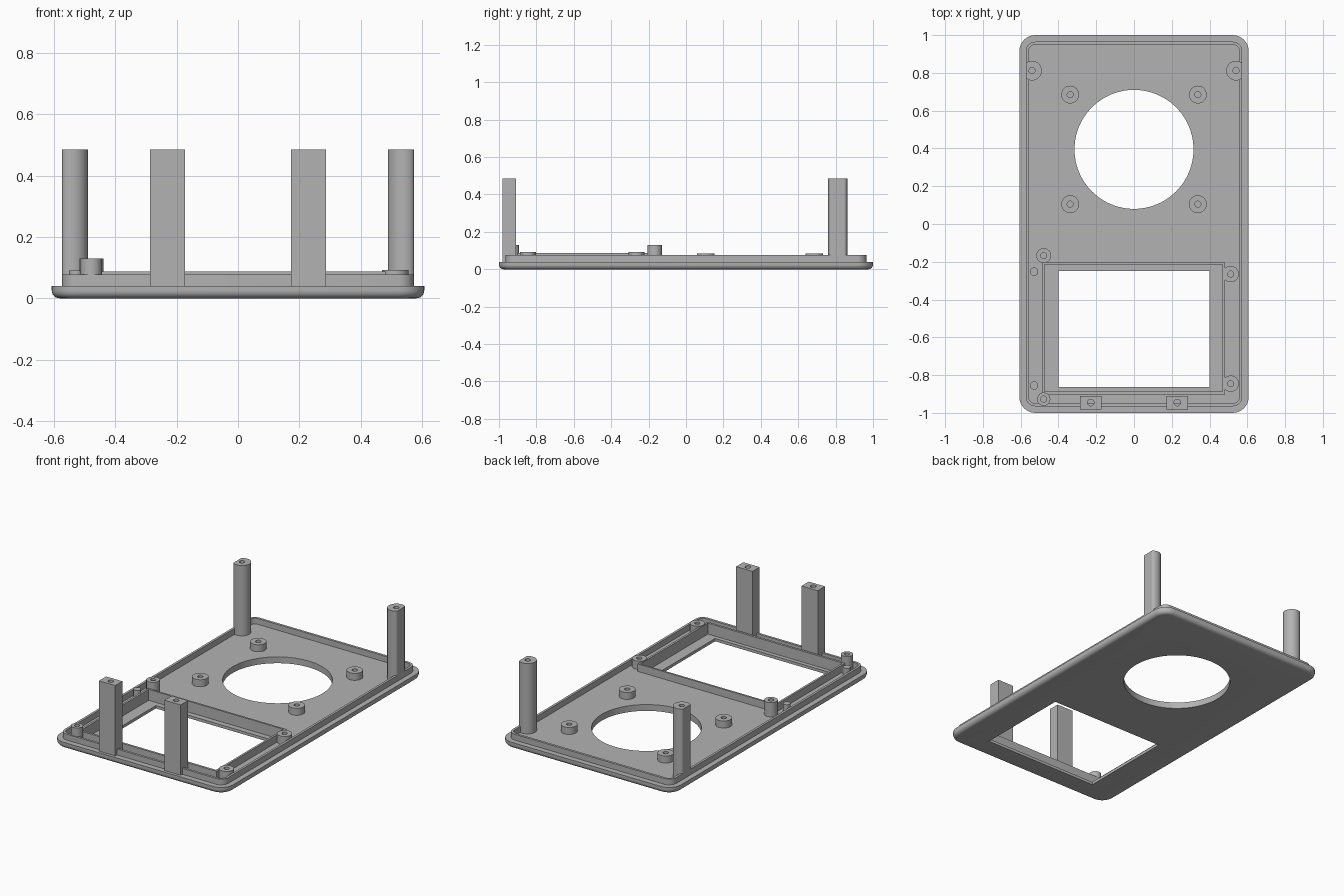
import bpy, bmesh
from math import pi, sin, cos, radians

if "Cube" in bpy.data.objects:
    bpy.data.objects.remove(bpy.data.objects["Cube"], do_unlink=True)

GREY = (0.45, 0.45, 0.45, 1)
grey = bpy.data.materials.new("plain grey")
grey.use_nodes = True
grey.diffuse_color = GREY
grey.node_tree.nodes["Principled BSDF"].inputs["Base Color"].default_value = GREY

FLOOR, POST_TOP = 0.04, 0.485


def circle(x, y, r, n=32):
    return [(x + r * cos(2 * pi * i / n), y + r * sin(2 * pi * i / n)) for i in range(n)]


def box_outline(x, y, hx, hy, n=32):
    # Rectangle sampled by angle, so it can be bridged to a round hole
    pts = []
    for px, py in circle(0, 0, 1, n):
        m = max(abs(px), abs(py))
        pts.append((x + hx * px / m, y + hy * py / m))
    return pts


def rounded(hx, hy, r, steps=8):
    pts = []
    for k, (sx, sy) in enumerate([(1, 1), (-1, 1), (-1, -1), (1, -1)]):
        for i in range(steps + 1):
            a = pi / 2 * (k + i / steps)
            pts.append((sx * (hx - r) + r * cos(a), sy * (hy - r) + r * sin(a)))
    return pts


def rect(x0, x1, y0, y1):
    return [(x1, y1), (x0, y1), (x0, y0), (x1, y0)]


def finish(name, bm):
    bmesh.ops.recalc_face_normals(bm, faces=bm.faces[:])
    mesh = bpy.data.meshes.new(name)
    bm.to_mesh(mesh)
    bm.free()
    mesh.materials.append(grey)
    smooth(mesh)
    obj = bpy.data.objects.new(name, mesh)
    bpy.context.collection.objects.link(obj)
    return obj


def smooth(mesh):
    mesh.shade_smooth()
    mesh.set_sharp_from_angle(angle=radians(35))


def loft(name, loops, closed=False):
    # Skin a stack of (outline, z) loops; cap the ends, or close it into a ring
    bm = bmesh.new()
    rows = [[bm.verts.new((x, y, z)) for x, y in pts] for pts, z in loops]
    n = len(rows[0])
    pairs = list(zip(rows, rows[1:]))
    if closed:
        pairs.append((rows[-1], rows[0]))
    else:
        bm.faces.new(rows[0])
        bm.faces.new(rows[-1])
    for a, b in pairs:
        for i in range(n):
            j = (i + 1) % n
            bm.faces.new((a[i], a[j], b[j], b[i]))
    return finish(name, bm)


def ring(name, outer, inner, top, bottom=FLOOR - 0.01):
    return loft(name, [(outer, bottom), (outer, top), (inner, top), (inner, bottom)], True)


def boss(name, x, y, r, top, hole=0.016):
    return ring(name, circle(x, y, r), circle(x, y, hole), top)


# Face plate with a rounded lower edge
EDGE = 0.025
layers = []
for i in range(7):
    a = pi / 2 * i / 6
    inset = EDGE * (1 - sin(a))
    layers.append((rounded(0.607 - inset, 1 - inset, 0.085 - inset), EDGE * (1 - cos(a))))
layers.append((rounded(0.607, 1, 0.085), FLOOR))
plate = loft("face_plate", layers)

# Round opening, screen window and the recessed screen shelf
cutters = [
    loft("round_cutter", [(circle(0, 0.395, 0.315, 96), -0.1), (circle(0, 0.395, 0.315, 96), 0.2)]),
    loft("window_cutter", [(rect(-0.4, 0.4, -0.862, -0.25), z) for z in (-0.1, 0.2)]),
    loft("shelf_cutter", [(rect(-0.475, 0.468, -0.888, -0.215), z) for z in (0.018, 0.2)]),
]
for c in cutters:
    c.hide_render = True
    mod = plate.modifiers.new(c.name, "BOOLEAN")
    mod.operation, mod.solver, mod.object = "DIFFERENCE", "EXACT", c
bpy.context.view_layer.update()
cut = bpy.data.meshes.new_from_object(plate.evaluated_get(bpy.context.evaluated_depsgraph_get()))
plate.modifiers.clear()
plate.data = cut
smooth(cut)
for c in cutters:
    bpy.data.objects.remove(c, do_unlink=True)

# Thin locating lip around the plate, and the screen frame
ring("locating_lip", rounded(0.573, 0.965, 0.05), rounded(0.558, 0.95, 0.035), 0.077)
ring("screen_frame", rect(-0.488, 0.481, -0.902, -0.203),
     rect(-0.475, 0.468, -0.888, -0.215), 0.087)

for side, s in (("left", 1), ("right", -1)):
    # Tall rear post, flattened on its outer side
    outline = [(s * min(x, 0.573), y) for x, y in circle(0.54, 0.812, 0.052)]
    hole = [(s * x, y) for x, y in circle(0.54, 0.812, 0.016)]
    ring(side + "_rear_post", outline, hole, POST_TOP)
    # Tall square front post
    ring(side + "_front_post", box_outline(s * 0.229, -0.946, 0.057, 0.036),
         circle(s * 0.229, -0.946, 0.017), POST_TOP)
    # Screw bosses around the round opening
    for end, y in (("rear", 0.685), ("front", 0.105)):
        boss(f"{side}_{end}_opening_boss", s * 0.338, y, 0.047, 0.084)

# Bosses and pins beside the screen
boss("right_rear_screen_boss", -0.478, -0.167, 0.039, 0.13)
boss("right_front_screen_boss", -0.478, -0.927, 0.035, 0.13)
for end, y, pin_y in (("rear", -0.265, -0.252), ("front", -0.845, -0.855)):
    boss(f"left_{end}_screen_boss", 0.512, y, 0.043, 0.092)
    loft(f"{end}_screen_pin", [(circle(-0.529, pin_y, 0.022), z) for z in (0.03, 0.09)])
